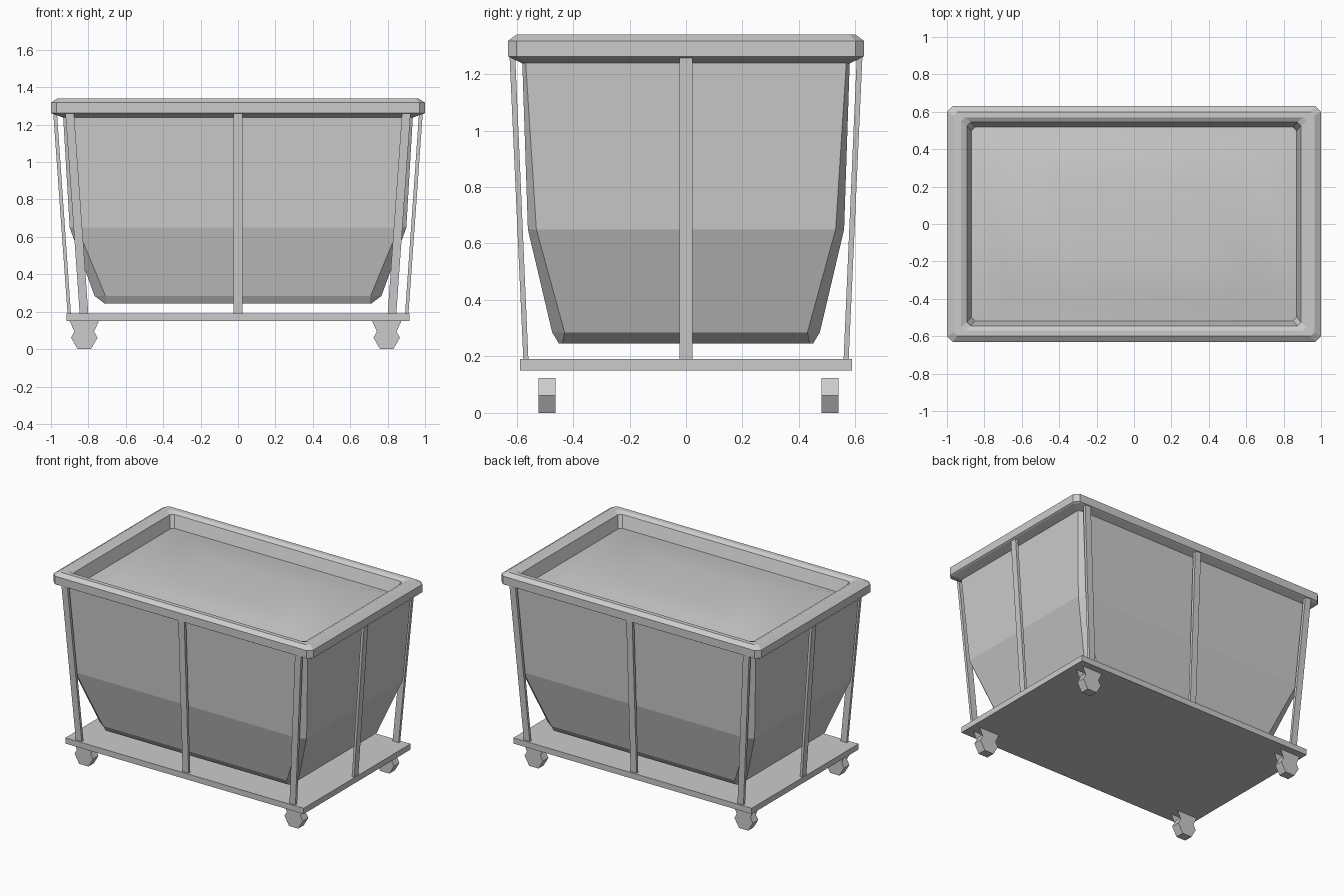
import bpy, bmesh, math
from mathutils import Matrix

if "Cube" in bpy.data.objects:
    bpy.data.objects.remove(bpy.data.objects["Cube"])


def ring(z, hx, hy, cx=0.0, cy=0.0, ox=0.0, oy=0.0):
    """Rectangle outline at height z, with cut corners when cx, cy are given."""
    pts = []
    for sx, sy in ((1, -1), (1, 1), (-1, 1), (-1, -1)):
        if cx:
            a = (ox + sx * (hx - cx), oy + sy * hy, z)
            b = (ox + sx * hx, oy + sy * (hy - cy), z)
            pts += [a, b] if sx * sy < 0 else [b, a]
        else:
            pts.append((ox + sx * hx, oy + sy * hy, z))
    return pts


def finish(name, bm):
    bmesh.ops.recalc_face_normals(bm, faces=bm.faces)
    me = bpy.data.meshes.new(name)
    bm.to_mesh(me)
    bm.free()
    ob = bpy.data.objects.new(name, me)
    bpy.context.collection.objects.link(ob)
    return ob


def loft(name, rings, cap_bottom=True, cap_top=True, closed=False):
    bm = bmesh.new()
    vs = [[bm.verts.new(p) for p in r] for r in rings]
    n = len(vs[0])
    pairs = list(zip(vs, vs[1:]))
    if closed:
        pairs.append((vs[-1], vs[0]))
    for a, b in pairs:
        for i in range(n):
            j = (i + 1) % n
            bm.faces.new((a[i], a[j], b[j], b[i]))
    if cap_bottom and not closed:
        bm.faces.new(vs[0][::-1])
    if cap_top and not closed:
        bm.faces.new(vs[-1])
    return finish(name, bm)


# Tapered tub with cut corners
loft("tub", [
    ring(0.245, 0.715, 0.45, 0.012, 0.012),
    ring(0.285, 0.767, 0.474, 0.058, 0.044),
    ring(0.65, 0.90, 0.56, 0.04, 0.03),
    ring(1.245, 0.935, 0.58, 0.03, 0.012),
], cap_top=False)

# Rim: closed profile swept around the top
loft("rim", [
    ring(1.237, 0.93, 0.578, 0.02, 0.02),
    ring(1.257, 0.99, 0.62, 0.025, 0.025),
    ring(1.263, 1.00, 0.63, 0.03, 0.03),
    ring(1.318, 1.00, 0.63, 0.03, 0.03),
    ring(1.34, 0.965, 0.60, 0.02, 0.02),
    ring(1.34, 0.925, 0.57, 0.02, 0.02),
    ring(1.325, 0.893, 0.545, 0.02, 0.02),
    ring(1.237, 0.868, 0.515, 0.02, 0.02),
], closed=True)

# Contents: gently domed, smooth surface inside the rim
mound = loft("contents", [
    ring(1.24, 0.885, 0.53),
    ring(1.285, 0.66, 0.39),
    ring(1.30, 0.35, 0.18),
], cap_bottom=False)
for p in mound.data.polygons:
    p.use_smooth = True

# Base platform
loft("platform", [ring(0.15, 0.918, 0.588), ring(0.19, 0.918, 0.588)])

# Slanted posts: three on front and back, one on each end
Z0, Z1 = 0.185, 1.265
for s, side in ((-1, "front"), (1, "back")):
    for k, pos in ((-1, "left"), (0, "middle"), (1, "right")):
        loft(f"{side}_{pos}_post", [
            ring(Z0, 0.023, 0.009, ox=k * 0.823, oy=s * 0.567),
            ring(Z1, 0.023, 0.010, ox=k * 0.900, oy=s * 0.615)])
for s, side in ((-1, "left"), (1, "right")):
    loft(f"{side}_end_post", [
        ring(Z0, 0.009, 0.023, ox=s * 0.902),
        ring(Z1, 0.010, 0.023, ox=s * 0.978)])

# Casters: hexagonal wheel between two thin bracket plates
for x in (-0.822, 0.795):
    for y in (-0.493, 0.51):
        bm = bmesh.new()
        bmesh.ops.create_cone(bm, cap_ends=True, segments=6, radius1=0.071,
                              radius2=0.071, depth=0.06)
        bmesh.ops.rotate(bm, verts=bm.verts, matrix=Matrix.Rotation(math.pi / 6, 3, 'Z'))
        bmesh.ops.rotate(bm, verts=bm.verts, matrix=Matrix.Rotation(math.pi / 2, 3, 'X'))
        # turn so that a flat side rests on the ground
        if sum(v.co.z < -0.07 for v in bm.verts):
            bmesh.ops.rotate(bm, verts=bm.verts, matrix=Matrix.Rotation(math.pi / 6, 3, 'Y'))
        low = min(v.co.z for v in bm.verts)
        bmesh.ops.translate(bm, verts=bm.verts, vec=(x, y, -low))
        finish("wheel", bm)

        bm = bmesh.new()
        for s in (-1, 1):
            bm.faces.new([bm.verts.new((x + dx, y + s * 0.0305, z)) for dx, z in
                          ((-0.078, 0.15), (0.078, 0.15), (0.035, 0.055), (-0.035, 0.055))])
        finish("wheel_bracket", bm)
